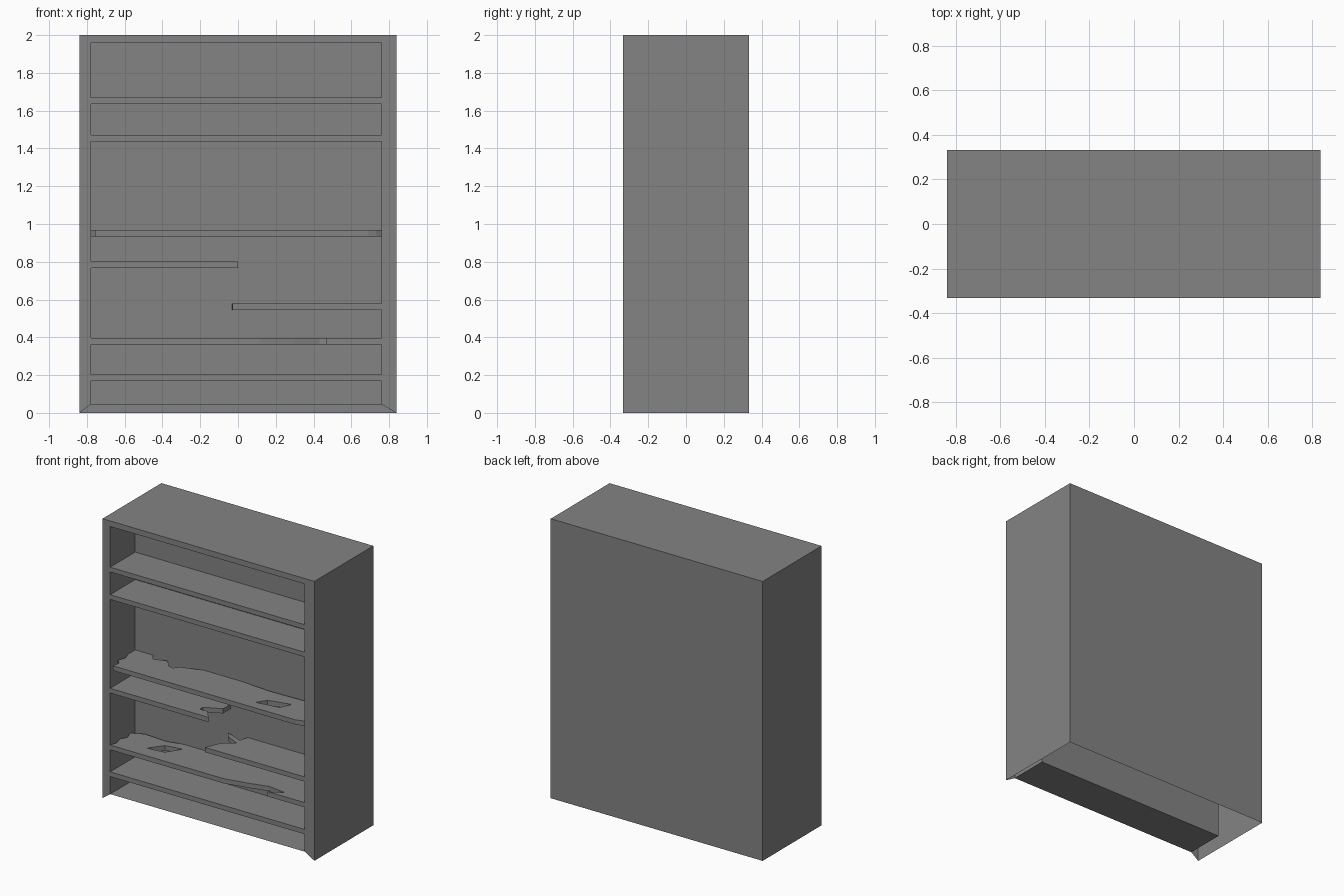
import bpy
import bmesh
from mathutils import Vector

cube = bpy.data.objects.get("Cube")
if cube:
    bpy.data.objects.remove(cube, do_unlink=True)

LEFT, RIGHT, FRONT, BACK, TOP = -0.84, 0.838, -0.333, 0.333, 2.0
IN_LEFT, IN_RIGHT, IN_LOW, IN_HIGH = -0.779, 0.761, 0.045, 1.96
DEPTH = 0.283
THICK = 0.034

grey = bpy.data.materials.new("plain_grey")
grey.use_nodes = True
colour = (0.23, 0.23, 0.23, 1)
grey.diffuse_color = colour
grey.node_tree.nodes["Principled BSDF"].inputs["Base Color"].default_value = colour


def finish(bm, name):
    mesh = bpy.data.meshes.new(name)
    bm.to_mesh(mesh)
    bm.free()
    mesh.materials.append(grey)
    obj = bpy.data.objects.new(name, mesh)
    bpy.context.collection.objects.link(obj)
    return obj


def cabinet():
    """Thin shell, open underneath, with a cavity pushed in from the front."""
    bm = bmesh.new()
    bmesh.ops.create_cube(bm, size=1)
    for v in bm.verts:
        v.co = (RIGHT if v.co.x > 0 else LEFT,
                BACK if v.co.y > 0 else FRONT,
                TOP if v.co.z > 0 else 0)
    bm.normal_update()
    bottom = [f for f in bm.faces if f.normal.z < -0.9]
    bmesh.ops.delete(bm, geom=bottom, context='FACES_ONLY')
    face = next(f for f in bm.faces if f.normal.y < -0.9)
    bmesh.ops.inset_region(bm, faces=[face], thickness=0.05)
    for v in face.verts:
        v.co.x = IN_RIGHT if v.co.x > 0 else IN_LEFT
        v.co.z = IN_HIGH if v.co.z > 1 else IN_LOW
    ext = bmesh.ops.extrude_face_region(bm, geom=[face])
    verts = [g for g in ext["geom"] if isinstance(g, bmesh.types.BMVert)]
    bmesh.ops.translate(bm, verts=verts, vec=(0, DEPTH, 0))
    if face.is_valid:
        bmesh.ops.delete(bm, geom=[face], context='FACES_ONLY')
    finish(bm, "cabinet")


def board(name, top, *loops):
    """Flat board from an outline and optional holes; (x, depth from front)."""
    bm = bmesh.new()
    edges = []
    for loop in loops:
        vs = [bm.verts.new((x, FRONT + d, top - THICK)) for x, d in loop]
        edges += [bm.edges.new((a, b)) for a, b in zip(vs, vs[1:] + vs[:1])]
    bmesh.ops.triangle_fill(bm, edges=edges, use_beauty=True, normal=Vector((0, 0, 1)))
    ext = bmesh.ops.extrude_face_region(bm, geom=bm.faces[:], use_keep_orig=True)
    verts = [g for g in ext["geom"] if isinstance(g, bmesh.types.BMVert)]
    bmesh.ops.translate(bm, verts=verts, vec=(0, 0, THICK))
    bmesh.ops.recalc_face_normals(bm, faces=bm.faces[:])
    bmesh.ops.dissolve_limit(bm, angle_limit=0.01, verts=bm.verts[:], edges=bm.edges[:])
    finish(bm, name)


cabinet()

# Intact shelves
whole = [(IN_LEFT, 0), (IN_RIGHT, 0), (IN_RIGHT, DEPTH), (IN_LEFT, DEPTH)]
for name, top in (("top_shelf", 1.669), ("upper_shelf", 1.472), ("bottom_shelf", 0.204)):
    board(name, top, whole)

# Worn shelf with ragged back edge and a hole
board("worn_upper_shelf", 0.969,
      [(-0.757, 0), (0.69, 0), (0.73, 0.012), (IN_RIGHT, 0.03), (IN_RIGHT, DEPTH),
       (0.5, 0.27), (0.3, 0.265), (0.05, DEPTH), (-0.235, DEPTH), (-0.39, 0.234),
       (-0.42, 0.195), (-0.46, 0.206), (-0.508, 0.266), (-0.605, 0.235),
       (-0.64, DEPTH), (IN_LEFT, DEPTH), (IN_LEFT, 0.2), (-0.76, 0.15),
       (IN_LEFT, 0.09), (-0.75, 0.06)],
      [(0.322, 0.072), (0.369, 0.142), (0.533, 0.181), (0.495, 0.098)])

# Worn shelf with a splintered front edge and a hole
board("worn_lower_shelf", 0.396,
      [(IN_LEFT, 0), (0.12, 0), (0.3, 0.037), (0.432, 0.073), (0.565, 0.053),
       (0.466, 0), (IN_RIGHT, 0), (IN_RIGHT, 0.27), (0.5, DEPTH), (0.2, 0.275),
       (-0.1, DEPTH), (-0.39, DEPTH), (-0.524, 0.255), (-0.692, 0.269),
       (IN_LEFT, 0.226), (-0.755, 0.16), (IN_LEFT, 0.12), (-0.765, 0.05)],
      [(-0.559, 0.098), (-0.484, 0.197), (-0.357, 0.22), (-0.427, 0.114)])

# Two halves of snapped shelves
board("snapped_left_shelf", 0.802,
      [(IN_LEFT, 0), (0, 0), (-0.06, 0.075), (-0.12, 0.072), (-0.12, 0.107),
       (0, 0.164), (0, 0.254), (-0.03, DEPTH), (IN_LEFT, DEPTH)])
board("snapped_right_shelf", 0.58,
      [(IN_RIGHT, 0), (-0.03, 0), (0.02, 0.116), (0.103, 0.172), (-0.006, 0.227),
       (-0.031, 0.269), (0.093, 0.221), (0.113, DEPTH), (IN_RIGHT, DEPTH)])
